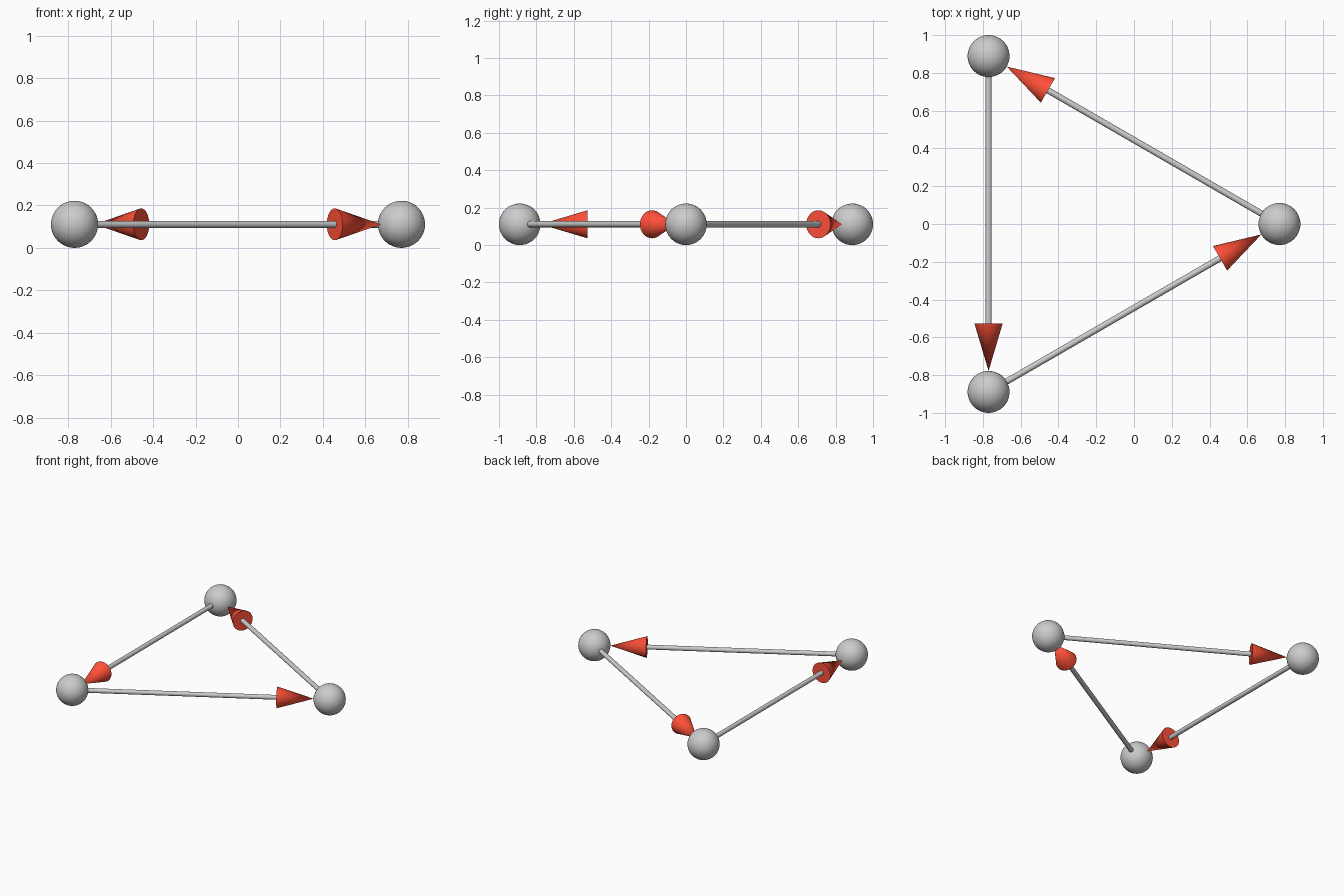
import bpy
from math import radians
from mathutils import Vector

if "Cube" in bpy.data.objects:
    bpy.data.objects.remove(bpy.data.objects["Cube"])

BALL_R = 0.111
ROD_R = 0.0165
HEAD_R = 0.075
HEAD_LEN = 0.252
Z = BALL_R

red = bpy.data.materials.new("arrow_red")
red.diffuse_color = (1.0, 0.08, 0.04, 1.0)
red.use_nodes = True
red.node_tree.nodes["Principled BSDF"].inputs["Base Color"].default_value = red.diffuse_color


def finish(name, material=None):
    obj = bpy.context.object
    obj.name = name
    bpy.ops.object.shade_smooth_by_angle(angle=radians(40))
    if material:
        obj.data.materials.append(material)
    return obj


def tapered(name, start, end, r1, r2, material=None):
    """Round bar or cone running from start to end."""
    axis = end - start
    bpy.ops.mesh.primitive_cone_add(
        vertices=32, radius1=r1, radius2=r2, depth=axis.length,
        location=(start + end) / 2,
        rotation=axis.to_track_quat('Z', 'Y').to_euler())
    return finish(name, material)


# Equilateral triangle of nodes, in arrow order
nodes = [Vector((0.77, 0, Z)), Vector((-0.77, 0.889, Z)), Vector((-0.77, -0.889, Z))]

for i, node in enumerate(nodes):
    # Ball at each corner
    bpy.ops.mesh.primitive_uv_sphere_add(segments=48, ring_count=24, radius=BALL_R, location=node)
    finish(f"node_ball_{i + 1}")

    # Rod and arrowhead pointing to the next ball
    target = nodes[(i + 1) % 3]
    d = (target - node).normalized()
    tip = target - d * BALL_R
    base = tip - d * HEAD_LEN
    tapered(f"arrow_rod_{i + 1}", node + d * (BALL_R - 0.01), base + d * 0.01, ROD_R, ROD_R)
    tapered(f"arrow_head_{i + 1}", base, tip, HEAD_R, 0, red)
